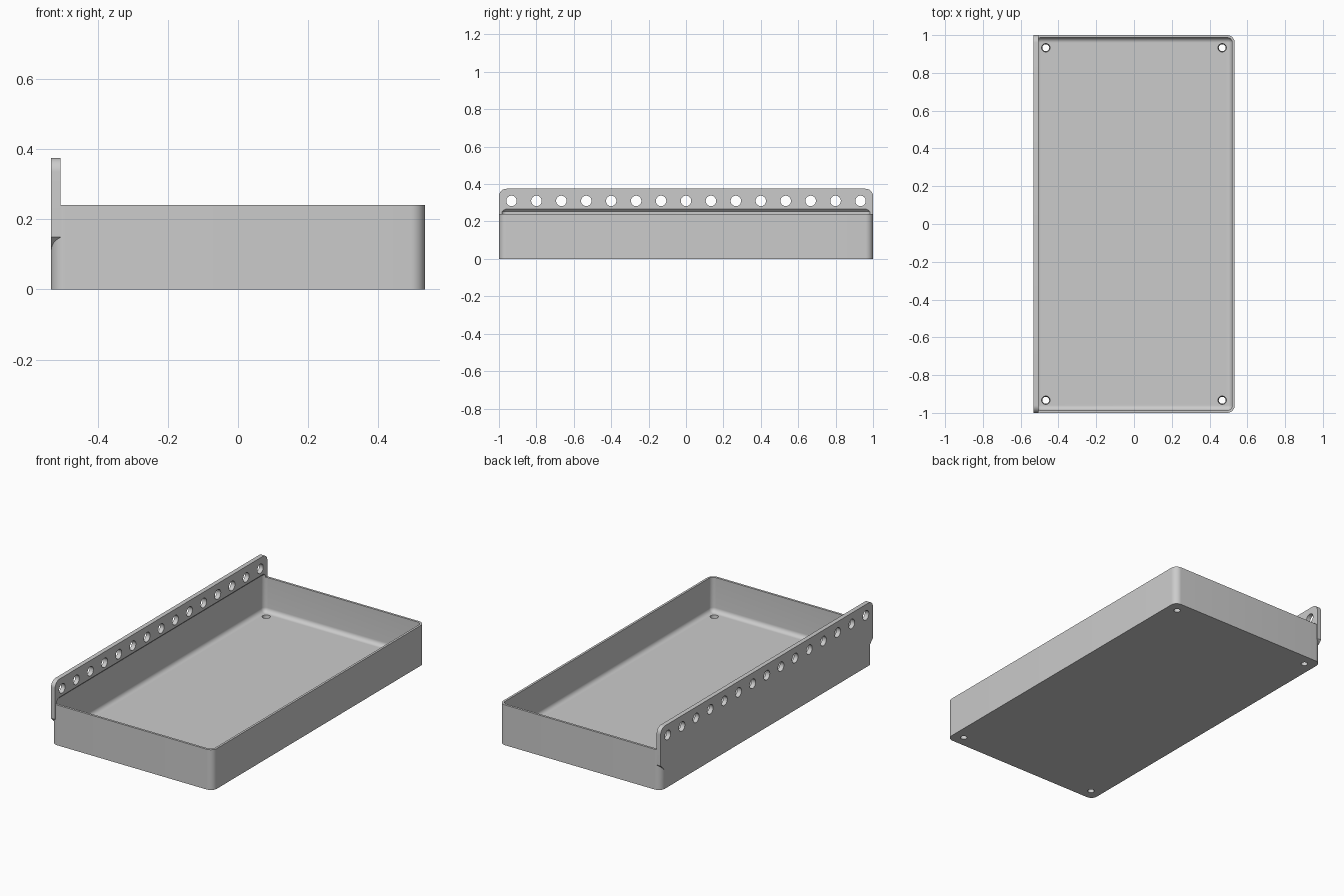
import bpy, bmesh
from math import sin, cos, pi, radians
from mathutils import Matrix, Vector

HX, HY = 0.533, 1.0          # half width and half length
RIM, TOP = 0.24, 0.375       # tray wall height, mounting plate height
WALL, FLOOR = 0.0133, 0.035
PLATE, CORNER = 0.0265, 0.04

cube = bpy.data.objects.get("Cube")
if cube:
    bpy.data.objects.remove(cube, do_unlink=True)

grey = bpy.data.materials.new("light grey")
grey.use_nodes = True
colour = (0.6, 0.6, 0.6, 1)
grey.diffuse_color = colour
grey.node_tree.nodes["Principled BSDF"].inputs["Base Color"].default_value = colour


def make_object(name, bm):
    bmesh.ops.recalc_face_normals(bm, faces=bm.faces)
    mesh = bpy.data.meshes.new(name)
    bm.to_mesh(mesh)
    bm.free()
    mesh.materials.append(grey)
    obj = bpy.data.objects.new(name, mesh)
    bpy.context.collection.objects.link(obj)
    return obj


def rounded_ring(hx, hy, r, steps=10):
    """Outline of a rounded rectangle."""
    points = []
    for q, (sx, sy) in enumerate([(1, 1), (-1, 1), (-1, -1), (1, -1)]):
        for i in range(steps + 1):
            a = (q + i / steps) * pi / 2
            points.append((sx * (hx - r) + r * cos(a), sy * (hy - r) + r * sin(a)))
    return points


def loft(name, rings):
    """Solid through a stack of (outline, z) sections with equal point counts."""
    bm = bmesh.new()
    loops = [[bm.verts.new((x, y, z)) for x, y in ring] for ring, z in rings]
    for low, high in zip(loops, loops[1:]):
        for i in range(len(low)):
            j = (i + 1) % len(low)
            bm.faces.new((low[i], low[j], high[j], high[i]))
    bm.faces.new(loops[0][::-1])
    bm.faces.new(loops[-1])
    return make_object(name, bm)


def combine(target, tool, operation):
    """Apply a boolean and discard the tool."""
    mod = target.modifiers.new(operation, "BOOLEAN")
    mod.operation, mod.object, mod.solver = operation, tool, "EXACT"
    bpy.context.view_layer.objects.active = target
    bpy.ops.object.modifier_apply(modifier=mod.name)
    bpy.data.objects.remove(tool, do_unlink=True)


# Tray block
outline = rounded_ring(HX, HY, CORNER)
tray = loft("tray", [(outline, 0), (outline, RIM)])

# Mounting plate: round top corners, sloped undersides where it overhangs the tray corners
half = [(HY - CORNER, 0.11), (HY, 0.15)]
for i in range(11):
    a = i / 10 * pi / 2
    half.append((HY - CORNER + CORNER * cos(a), TOP - CORNER + CORNER * sin(a)))
profile = half + [(-y, z) for y, z in reversed(half)]
bm = bmesh.new()
face = bm.faces.new([bm.verts.new((-HX, y, z)) for y, z in profile])
extruded = bmesh.ops.extrude_face_region(bm, geom=[face])["geom"]
bmesh.ops.translate(bm, vec=(PLATE, 0, 0),
                    verts=[v for v in extruded if isinstance(v, bmesh.types.BMVert)])
combine(tray, make_object("mounting_plate", bm), "UNION")

# Cavity: filleted at the floor, tapered at the top to undercut the plate
ix, iy, ir, fillet = HX - WALL, HY - WALL, CORNER - WALL, 0.026
sections = []
for i in range(9):
    a = i / 8 * pi / 2
    inset = fillet * (1 - sin(a))
    sections.append((rounded_ring(ix - inset, iy - inset, max(ir - inset, 0.001)),
                     FLOOR + fillet * (1 - cos(a))))
lip = 0.0145
sections.append((rounded_ring(ix, iy, ir), 0.2535))
sections.append((rounded_ring(ix - lip, iy - lip, ir - lip), 0.2535 + lip))
combine(tray, loft("cavity", sections), "DIFFERENCE")

# Row of holes through the plate
bm = bmesh.new()
for i in range(15):
    place = Matrix.Translation((-HX + PLATE / 2, (i - 7) * 0.1333, 0.31))
    bmesh.ops.create_cone(bm, cap_ends=True, segments=32, radius1=0.028, radius2=0.028,
                          depth=0.1, matrix=place @ Matrix.Rotation(pi / 2, 4, "Y"))
combine(tray, make_object("plate_holes", bm), "DIFFERENCE")

# Screw holes through the floor corners, slightly wider at the top
bm = bmesh.new()
for sx in (-1, 1):
    for sy in (-1, 1):
        bmesh.ops.create_cone(bm, cap_ends=True, segments=32, radius1=0.017, radius2=0.024,
                              depth=0.06,
                              matrix=Matrix.Translation((sx * 0.467, sy * 0.933, FLOOR / 2)))
combine(tray, make_object("floor_holes", bm), "DIFFERENCE")

# Smooth rounded surfaces, keep hard edges
bpy.ops.object.select_all(action="DESELECT")
tray.select_set(True)
bpy.context.view_layer.objects.active = tray
bpy.ops.object.shade_smooth_by_angle(angle=radians(30))
